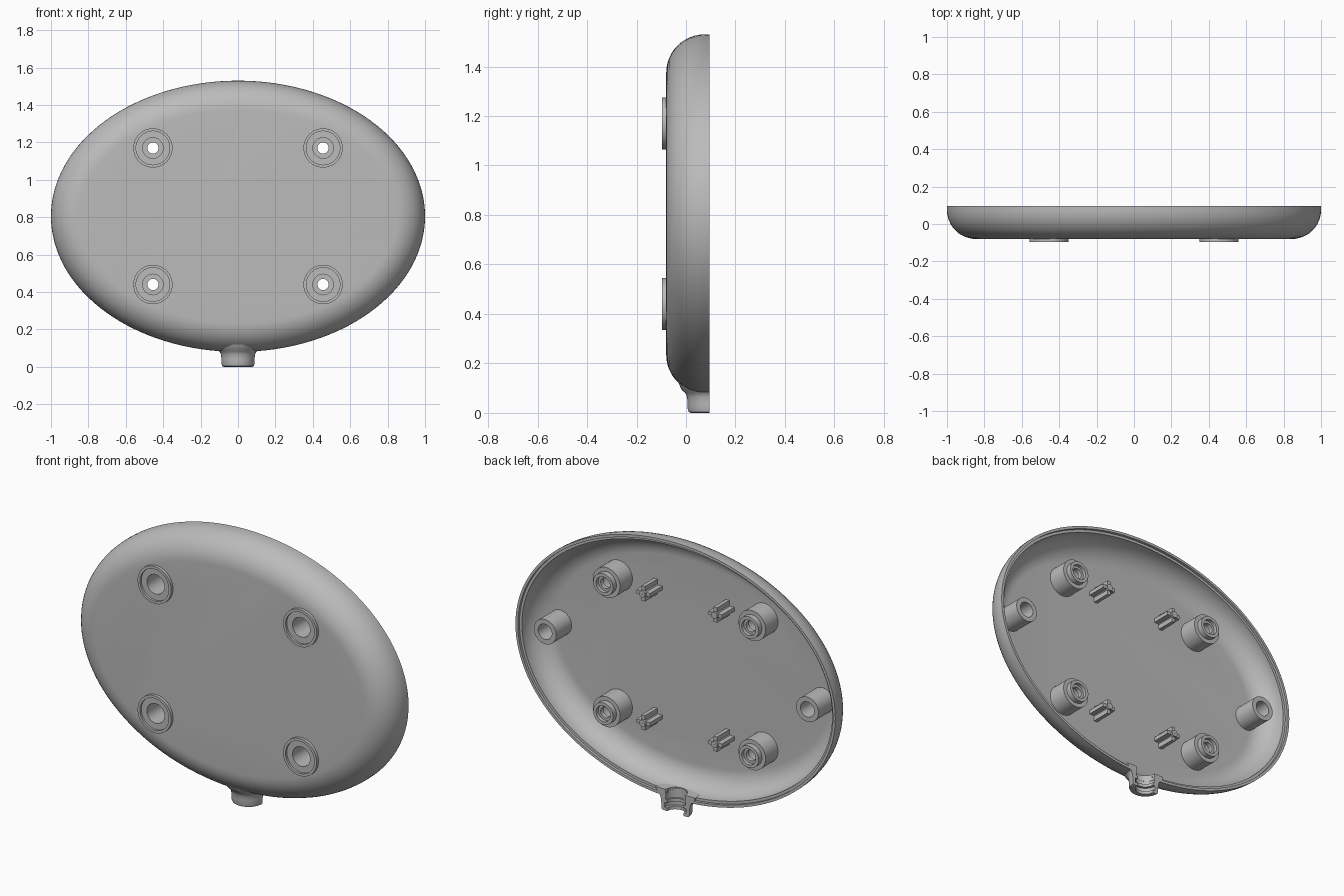
import bpy, bmesh
from math import sin, cos, pi

if "Cube" in bpy.data.objects:
    bpy.data.objects.remove(bpy.data.objects["Cube"], do_unlink=True)

grey = bpy.data.materials.new("plain grey")
grey.use_nodes = True
grey.diffuse_color = (0.5, 0.5, 0.5, 1)
grey.node_tree.nodes["Principled BSDF"].inputs["Base Color"].default_value = (0.5, 0.5, 0.5, 1)

MID = 0.805              # height of the oval's centre
RIM, FRONT, FLOOR = 0.095, -0.08, -0.05


def finish(name, bm, smooth=True):
    bmesh.ops.recalc_face_normals(bm, faces=bm.faces)
    mesh = bpy.data.meshes.new(name)
    bm.to_mesh(mesh)
    bm.free()
    mesh.materials.append(grey)
    ob = bpy.data.objects.new(name, mesh)
    bpy.context.collection.objects.link(ob)
    if smooth:
        shade(ob)
    return ob


def shade(ob):
    bpy.ops.object.select_all(action='DESELECT')
    ob.select_set(True)
    bpy.context.view_layer.objects.active = ob
    bpy.ops.object.shade_smooth_by_angle(angle=pi / 6)


def sweep(bm, rows, loop_rows, loop_cols):
    """Skin a grid of points; open ends are capped."""
    grid = [[bm.verts.new(p) for p in row] for row in rows]
    n, m = len(grid), len(grid[0])
    for i in range(n if loop_rows else n - 1):
        for j in range(m if loop_cols else m - 1):
            a, b = grid[i], grid[(i + 1) % n]
            k = (j + 1) % m
            bm.faces.new((a[j], a[k], b[k], b[j]))
    if not loop_rows:
        bm.faces.new(grid[0])
        bm.faces.new(grid[-1])


def turned(name, profile, x, z, seg=40):
    """Turn a closed (radius, y) profile about an axis along y."""
    bm = bmesh.new()
    angles = [2 * pi * i / seg for i in range(seg)]
    sweep(bm, [[(x + r * cos(a), y, z + r * sin(a)) for r, y in profile] for a in angles], True, True)
    return finish(name, bm)


# Oval shell: outer bowl, stepped rim, inner bowl
R, WALL, STEPS = 0.155, 0.03, 12
quarter = [pi / 2 * i / STEPS for i in range(STEPS + 1)]
arc = lambda r: [(R - r * sin(t), FRONT + R - r * cos(t)) for t in quarter]
profile = arc(R) + [(0, RIM), (0.015, RIM), (0.015, 0.08), (WALL, 0.08)] + arc(R - WALL)[::-1]
bm = bmesh.new()
SEG = 128
ring = [2 * pi * i / SEG for i in range(SEG)]
sweep(bm, [[((1 - d) * cos(a), y, MID + (0.725 - d) * sin(a)) for a in ring] for d, y in profile],
      False, True)
shell = finish("oval_shell", bm, False)

# Openings in the shell for the screw bosses and the cable neck
posts = [(sx * 0.455, MID + sz * 0.365) for sx in (-1, 1) for sz in (-1, 1)]


def cutter_tube(name, r, along_z, x, z):
    bm = bmesh.new()
    angles = [2 * pi * i / 32 for i in range(32)]
    rows = []
    for e in (-0.13, 0.13):
        if along_z:
            rows.append([(x + r * cos(a), RIM + r * sin(a), z + e) for a in angles])
        else:
            rows.append([(x + r * cos(a), FRONT + e / 2, z + r * sin(a)) for a in angles])
    sweep(bm, rows, False, True)
    ob = finish(name, bm, False)
    ob.hide_render = True
    return ob


cutters = [cutter_tube("boss_cutter", 0.08, False, x, z) for x, z in posts]
cutters.append(cutter_tube("neck_cutter", 0.06, True, 0, 0.06))
bpy.context.view_layer.objects.active = shell
for cutter in cutters:
    mod = shell.modifiers.new("opening", 'BOOLEAN')
    mod.operation = 'DIFFERENCE'
    mod.solver = 'EXACT'
    mod.object = cutter
    bpy.ops.object.modifier_apply(modifier=mod.name)
    bpy.data.objects.remove(cutter, do_unlink=True)
shade(shell)

# Screw bosses: front ring, counterbore, stepped rear spigot
boss = [(0.105, -0.06), (0.105, -0.097), (0.09, -0.097), (0.09, -0.085), (0.055, -0.085),
        (0.055, 0.045), (0.03, 0.045), (0.03, 0.07), (0.044, 0.07), (0.044, 0.09),
        (0.062, 0.09), (0.062, 0.06), (0.085, 0.06), (0.085, -0.06)]
for x, z in posts:
    turned("screw_boss", boss, x, z)

# Side sockets with blind holes
socket = [(0.001, -0.055), (0.07, -0.055), (0.07, 0.088), (0.043, 0.088), (0.043, -0.03), (0.001, -0.03)]
for side in (-1, 1):
    turned("side_socket", socket, side * 0.82, MID)

# Cross-shaped locating pins on the floor
for sx in (-1, 1):
    for sz in (-1, 1):
        x, z = sx * 0.225, MID + sz * 0.365
        w, t = 0.042, 0.011
        outline = []
        for c, s in ((1, 0), (0, 1), (-1, 0), (0, -1)):
            for u, v in ((w, -t), (w, t), (t, t)):
                outline.append((x + u * c - v * s, z + u * s + v * c))
        bm = bmesh.new()
        sweep(bm, [[(px, y, pz) for px, pz in outline] for y in (FLOOR - 0.01, 0.06)], False, True)
        finish("cross_pin", bm, False)
        core = [(0.001, FLOOR - 0.01), (0.019, FLOOR - 0.01), (0.019, 0.07), (0.001, 0.07)]
        turned("pin_core", core, x, z, 20)

# Cable neck: half tube flaring into the shell, with an inner collar
neck = [(0.125, 0.12), (0.112, 0.092), (0.098, 0.081), (0.091, 0.065), (0.088, 0.04), (0.088, 0.015),
        (0.084, 0.004), (0.076, 0), (0.052, 0), (0.052, 0.018), (0.068, 0.018), (0.068, 0.045),
        (0.052, 0.045), (0.052, 0.062), (0.062, 0.062), (0.062, 0.12)]
bm = bmesh.new()
sweep(bm, [[(r * cos(a), RIM + r * sin(a), z) for r, z in neck]
           for a in [pi + pi * i / 28 for i in range(29)]], False, True)
finish("cable_neck", bm)
